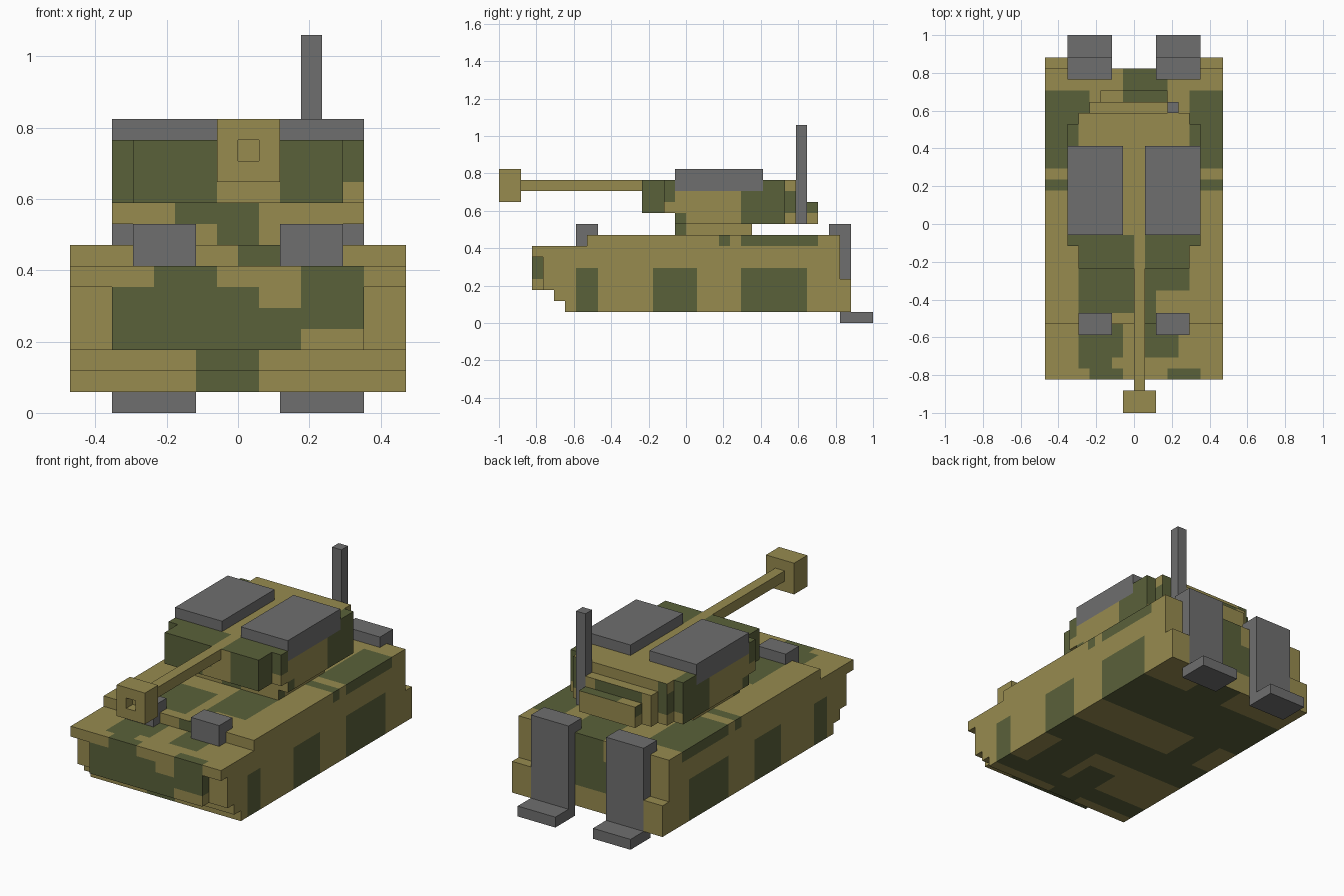
import bpy, bmesh
from mathutils import Vector

cube = bpy.data.objects.get("Cube")
if cube:
    bpy.data.objects.remove(cube, do_unlink=True)

U = 1 / 17  # one block


def material(name, rgb):
    lin = [((c / 255 + 0.055) / 1.055) ** 2.4 for c in rgb] + [1]
    m = bpy.data.materials.new(name)
    m.use_nodes = True
    m.diffuse_color = lin
    m.node_tree.nodes["Principled BSDF"].inputs["Base Color"].default_value = lin
    return m


TAN = material("sand tan", (151, 139, 79))
GREEN = material("olive green", (90, 97, 58))
GREY = material("steel grey", (111, 111, 111))


def is_green(face, camo):
    """Test a face centre against the patches for the way it faces."""
    n, c = face.normal, face.calc_center_median()
    if abs(n.z) > 0.5:
        key, a, b = ("top" if n.z > 0 else "bottom"), c.x, c.y
    elif abs(n.y) > 0.5:
        key, a, b = ("back" if n.y > 0 else "front"), c.x, c.z
    else:
        key, a, b = "side", c.y, c.z
    return any(p < a < q and r < b < s for p, q, r, s in camo.get(key, []))


def prism(name, axis, points, lo, hi, mat=TAN, camo=None):
    """Extrude an outline along x (points are y,z) or z (points are x,y)."""
    bm = bmesh.new()
    place = (lambda p: (lo, *p)) if axis == "x" else (lambda p: (*p, lo))
    face = bm.faces.new([bm.verts.new(place(p)) for p in points])
    ext = bmesh.ops.extrude_face_region(bm, geom=[face])["geom"]
    step = Vector((hi - lo, 0, 0) if axis == "x" else (0, 0, hi - lo))
    bmesh.ops.translate(bm, vec=step, verts=[g for g in ext if isinstance(g, bmesh.types.BMVert)])
    bmesh.ops.recalc_face_normals(bm, faces=bm.faces)
    if camo:
        # cut along the patch borders, then colour by position
        for i in range(3):
            vals = [v.co[i] for v in bm.verts]
            for k in range(round(min(vals)) + 1, round(max(vals))):
                co, no = Vector(), Vector()
                co[i], no[i] = k, 1
                bmesh.ops.bisect_plane(bm, geom=bm.verts[:] + bm.edges[:] + bm.faces[:],
                                       plane_co=co, plane_no=no, dist=1e-4)
        bm.normal_update()
        for f in bm.faces:
            f.material_index = int(is_green(f, camo))
    bmesh.ops.scale(bm, vec=(U, U, U), verts=bm.verts)
    me = bpy.data.meshes.new(name)
    bm.to_mesh(me)
    bm.free()
    me.materials.append(mat)
    if camo:
        me.materials.append(GREEN)
    ob = bpy.data.objects.new(name, me)
    bpy.context.collection.objects.link(ob)
    return ob


def box(name, x0, x1, y0, y1, z0, z1, mat=TAN, camo=None):
    return prism(name, "z", [(x0, y0), (x1, y0), (x1, y1), (x0, y1)], z0, z1, mat, camo)


def mirrored(half):
    """Close a right-hand plan outline with its mirror image."""
    return half + [(-x, y) for x, y in reversed(half)]


# Hull with stepped nose
hull_camo = {
    "side": [(-10, -8, 1, 5), (-3, 1, 1, 5), (5, 11, 1, 5), (5, 12, 7, 8), (3, 4, 7, 8)],
    "top": [(-8, -4, 5, 12), (5, 8, 5, 12), (-8, -5, 3, 4), (5, 8, 3, 4), (-1, 3, 9, 14),
            (-5, 0, -8, -3), (-5, -2, -13, -8), (-2, -1, -12, -9), (-4, -1, -14, -13),
            (1, 4, -12, -8), (3, 6, -14, -13), (1, 5, -6, -1), (1, 2, -8, -5)],
    "front": [(-4, -1, 6, 7), (3, 6, 6, 7), (-2, 1, 1, 3), (0, 2, 7, 8)],
    "back": [(-1, 2, 5, 8), (-2, 2, 3, 6)],
    "bottom": [(-8, 8, -10, -8), (-8, 8, -3, 1), (-8, 8, 5, 11), (-2, 1, -11, -5),
               (-6, -3, 1, 5), (2, 6, -8, -3), (-1, 3, 11, 14)],
}
prism("hull", "x", [(-11, 1), (14, 1), (14, 8), (-9, 8), (-9, 7), (-14, 7), (-14, 6),
                    (-13, 6), (-13, 3), (-12, 3), (-12, 2), (-11, 2)], -8, 8, camo=hull_camo)
box("nose_plate", -6, 6, -14, -13, 3, 6, camo={
    "front": [(-6, 1, 3, 6), (1, 3, 3, 5), (3, 6, 4, 6)], "side": [(-14, -13, 4, 6)],
    "bottom": [(-6, 3, -14, -13)]})

# Turret, in layers
turret_camo = {
    "side": [(-4, -2, 10, 13), (-2, -1, 11, 13), (-1, 0, 9, 10), (5, 9, 9, 13), (9, 10, 10, 12)],
    "front": [(-6, -1, 10, 13), (-1, 0, 11, 13), (2, 5, 10, 13), (5, 6, 11, 13), (-3, 1, 9, 10)],
    "top": [(-6, 0, -4, -1), (1, 6, -4, -1), (-6, -5, 7, 9), (5, 6, 7, 9)],
    "back": [(-6, -4, 10, 13), (4, 6, 10, 13)],
    "bottom": [(-5, 0, -4, -1), (2, 5, -4, -1)],
}
box("turret_neck", -5, 5, -1, 6, 8, 9, camo={
    "front": [(-1, 1, 8, 9)], "side": [(-1, 0, 8, 9)]})
prism("turret_base", "z", mirrored([(6, -1), (6, 9), (5, 9), (5, 10)]), 9, 10, camo=turret_camo)
prism("turret_body", "z", mirrored([(5, -4), (5, -2), (6, -2), (6, 9), (5, 9), (5, 10)]),
      10, 12, camo=turret_camo)
prism("turret_roof", "z", mirrored([(5, -4), (5, -2), (6, -2), (6, -1), (5, -1), (5, 7), (6, 7),
                                    (6, 9), (5, 9), (5, 10)]), 12, 13, camo=turret_camo)

# Stowage at the back of the turret, and the antenna
box("stowage_bin", -4, 3, 10, 11, 9, 12, camo={"back": [(-3, 2, 11, 12)]})
box("stowage_rack", -3, 3, 11, 12, 9, 11, camo={
    "side": [(11, 12, 10, 11)], "top": [(-1, 3, 11, 12)]})
box("antenna", 3, 4, 10, 11, 9, 18, GREY)

# Gun barrel and hollow muzzle
box("gun_barrel", 0, 1, -15, -4, 12, 13)
muzzle = box("gun_muzzle", -1, 2, -17, -15, 11, 14)
bm = bmesh.new()
bm.from_mesh(muzzle.data)
bm.normal_update()
bore = min(bm.faces, key=lambda f: f.normal.y)
bmesh.ops.inset_region(bm, faces=[bore], thickness=U, use_even_offset=True)
ext = bmesh.ops.extrude_face_region(bm, geom=[bore])["geom"]
bmesh.ops.translate(bm, vec=(0, U, 0), verts=[g for g in ext if isinstance(g, bmesh.types.BMVert)])
if bore.is_valid:
    bmesh.ops.delete(bm, geom=[bore], context="FACES_ONLY")
bmesh.ops.recalc_face_normals(bm, faces=bm.faces)
bm.to_mesh(muzzle.data)
bm.free()

# Paired parts
flap = [(13, 8), (14, 8), (14, 0), (17, 0), (17, 1), (15, 1), (15, 9), (13, 9)]
for side, s in (("left", 1), ("right", -1)):
    def span(a, b):
        return sorted((s * a, s * b))
    box(side + "_hatch", *span(1, 6), -1, 7, 12, 14, GREY)
    box(side + "_headlight", *span(2, 5), -10, -8, 7, 9, GREY)
    box(side + "_rear_ledge", *span(6, 8), 14, 15, 1, 4)
    prism(side + "_rear_flap", "x", flap, *span(2, 6), GREY)
